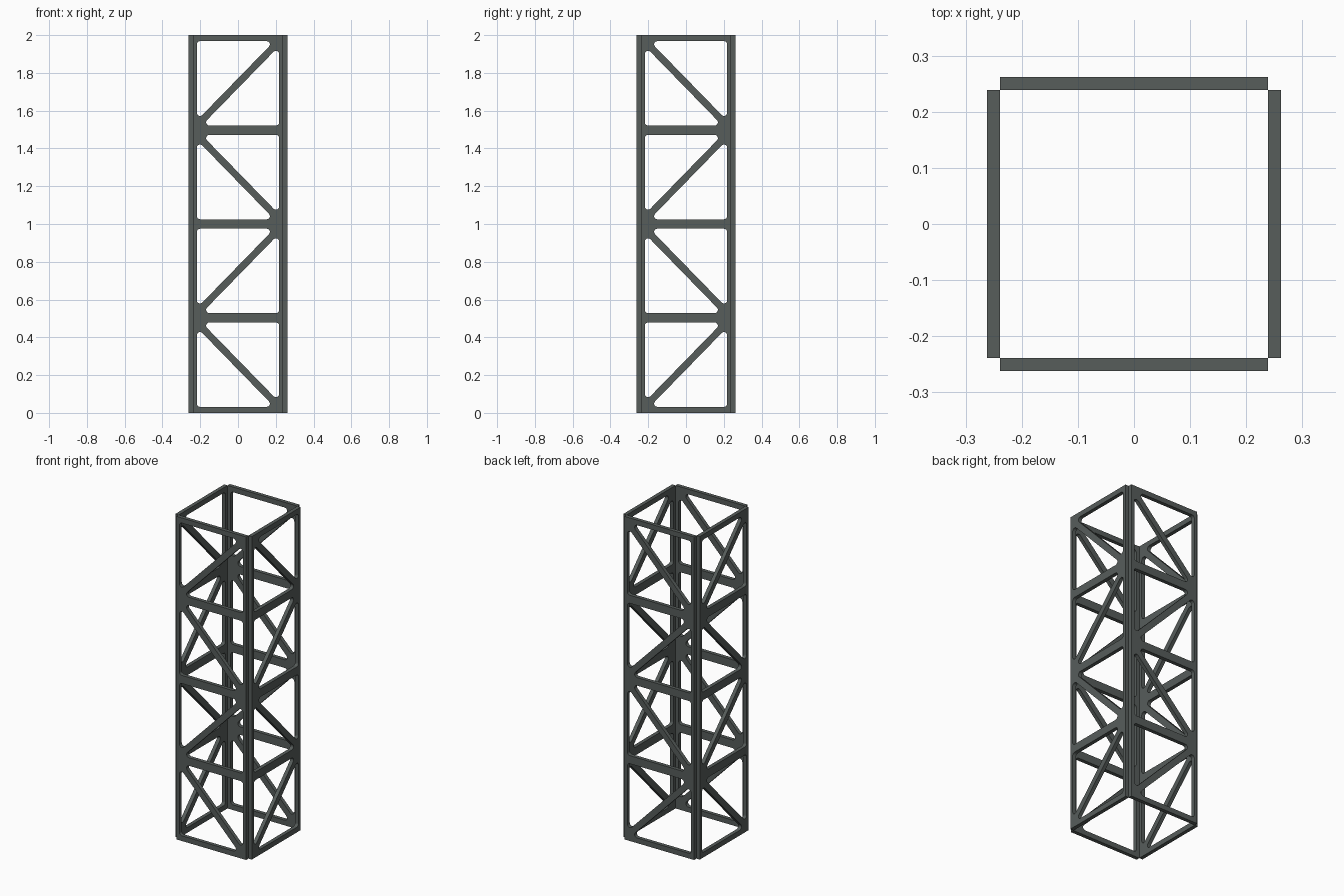
import bpy, math
from mathutils import Vector

if "Cube" in bpy.data.objects:
    bpy.data.objects.remove(bpy.data.objects["Cube"])

HALF_W, INNER, THICK = 0.239, 0.218, 0.023
END_RAIL, RAIL, BAYS = 0.032, 0.05, 4
BAY_H = (2 - 2 * END_RAIL - (BAYS - 1) * RAIL) / BAYS
GAP, RADIUS = 0.026, 0.017      # diagonal half width along the edges, fillet radius

steel = bpy.data.materials.new("dark grey steel")
steel.diffuse_color = (0.095, 0.11, 0.105, 1)
steel.use_nodes = True
steel.node_tree.nodes["Principled BSDF"].inputs["Base Color"].default_value = steel.diffuse_color


def fillet(points, r, steps=7):
    """Round every corner of a convex polygon."""
    out = []
    n = len(points)
    for i in range(n):
        p = Vector(points[i])
        a = (Vector(points[i - 1]) - p).normalized()
        b = (Vector(points[(i + 1) % n]) - p).normalized()
        half = a.angle(b) / 2
        centre = p + (a + b).normalized() * (r / math.sin(half))
        start = p + a * (r / math.tan(half)) - centre
        end = p + b * (r / math.tan(half)) - centre
        sweep = math.pi - 2 * half
        for k in range(steps + 1):
            t = k / steps
            v = (start * math.sin((1 - t) * sweep) + end * math.sin(t * sweep)) / math.sin(sweep)
            out.append(centre + v)
    return out


def panel_mesh(name, flip):
    """Flat truss panel: rectangle with rounded triangular openings."""
    loops = [[(-HALF_W, 0), (HALF_W, 0), (HALF_W, 2), (-HALF_W, 2)]]
    for i in range(BAYS):
        b = END_RAIL + i * (BAY_H + RAIL)
        t = b + BAY_H
        s = 1 if (i % 2 == 0) != flip else -1
        w = INNER
        loops.append(fillet([(-s * w, b), (s * (w - GAP), b), (-s * w, t - GAP)], RADIUS))
        loops.append(fillet([(s * w, t), (-s * (w - GAP), t), (s * w, b + GAP)], RADIUS))
    curve = bpy.data.curves.new(name + "_outline", 'CURVE')
    curve.dimensions = '2D'
    curve.fill_mode = 'BOTH'
    curve.extrude = THICK / 2
    for pts in loops:
        sp = curve.splines.new('POLY')
        sp.points.add(len(pts) - 1)
        for q, p in zip(sp.points, pts):
            q.co = (p[0], p[1], 0, 1)
        sp.use_cyclic_u = True
    tmp = bpy.data.objects.new(name + "_tmp", curve)
    bpy.context.collection.objects.link(tmp)
    dg = bpy.context.evaluated_depsgraph_get()
    mesh = bpy.data.meshes.new_from_object(tmp.evaluated_get(dg))
    bpy.data.objects.remove(tmp)
    mesh.name = name
    mesh.materials.clear()
    mesh.materials.append(steel)
    return mesh


def place(name, mesh, loc, turn):
    ob = bpy.data.objects.new(name, mesh)
    bpy.context.collection.objects.link(ob)
    ob.location = loc
    ob.rotation_euler = (math.pi / 2, 0, turn)
    return ob


# Four panels meeting at the corner edges
off = HALF_W + THICK / 2
face = panel_mesh("face_panel", False)
side = panel_mesh("side_panel", True)
place("front_panel", face, (0, -off, 0), 0)
place("back_panel", face, (0, off, 0), 0)
place("right_panel", side, (off, 0, 0), math.pi / 2)
place("left_panel", side, (-off, 0, 0), math.pi / 2)

# Smooth fillets, crisp edges
for mesh in (face, side):
    mesh.shade_smooth()
    mesh.set_sharp_from_angle(angle=math.radians(30))
